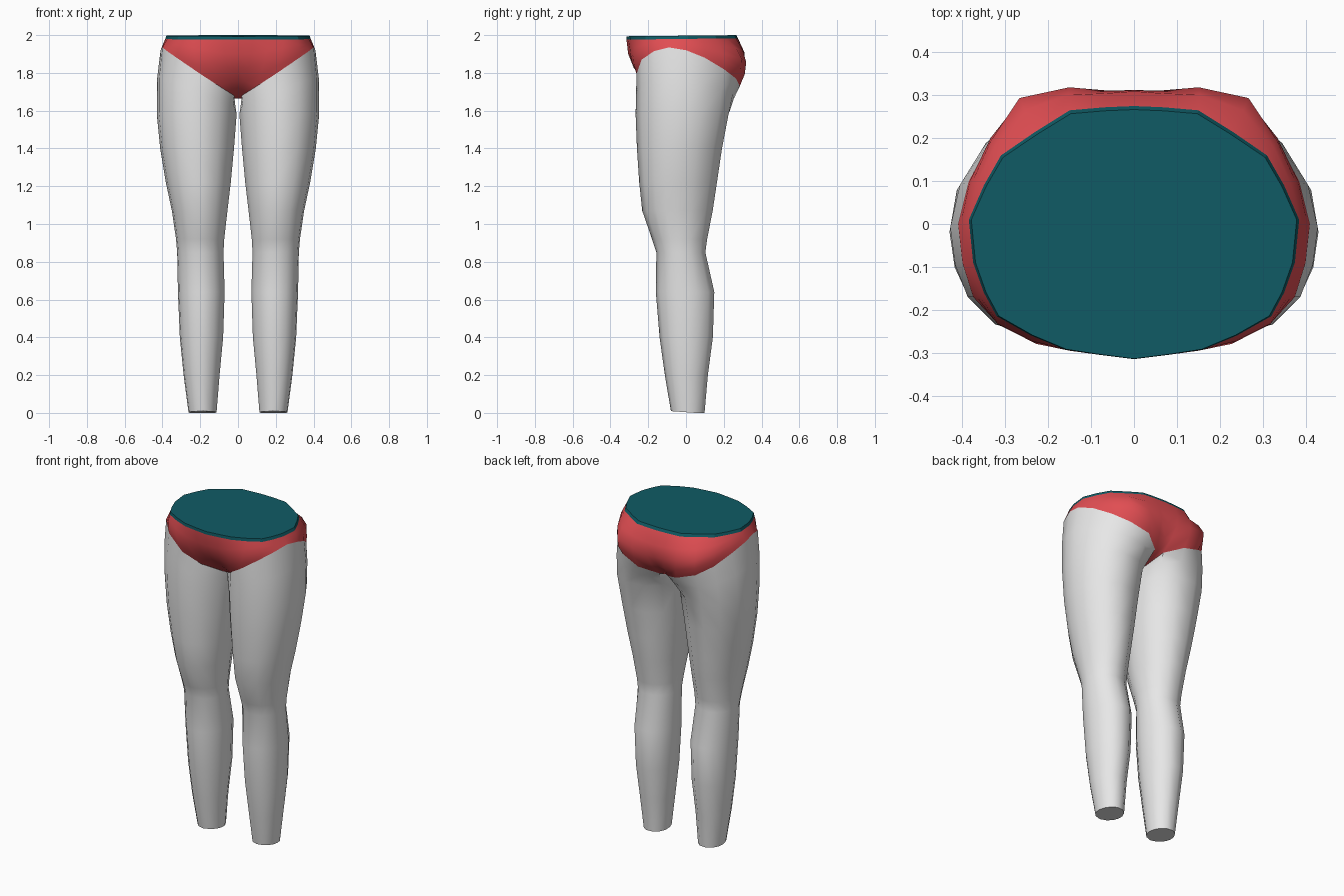
import bpy, bmesh, math
from mathutils import Vector

if "Cube" in bpy.data.objects:
    bpy.data.objects.remove(bpy.data.objects["Cube"])


def material(name, rgb):
    m = bpy.data.materials.new(name)
    m.diffuse_color = (*rgb, 1)
    m.use_nodes = True
    m.node_tree.nodes["Principled BSDF"].inputs["Base Color"].default_value = m.diffuse_color
    return m


GREY = material("light grey", (0.8, 0.8, 0.8))
RED = material("red", (0.75, 0.075, 0.085))
TEAL = material("dark teal", (0.005, 0.105, 0.13))


def build(name, verts, faces, mat, angle):
    """Make a mesh for the +x half and mirror it across the centre."""
    bm = bmesh.new()
    vs = [bm.verts.new(v) for v in verts]
    for f in faces:
        bm.faces.new([vs[i] for i in f])
    bmesh.ops.recalc_face_normals(bm, faces=bm.faces)
    me = bpy.data.meshes.new(name)
    bm.to_mesh(me)
    bm.free()
    me.materials.append(mat)
    ob = bpy.data.objects.new(name, me)
    bpy.context.collection.objects.link(ob)
    bpy.ops.object.select_all(action='DESELECT')
    ob.select_set(True)
    bpy.context.view_layer.objects.active = ob
    bpy.ops.object.shade_smooth_by_angle(angle=math.radians(angle))
    mod = ob.modifiers.new("mirror", 'MIRROR')
    mod.use_clip = True
    mod.merge_threshold = 0.0005
    return ob


# Columns from front centre to back centre:
# waist x, y, then leg-opening x, y, z, then outward bulge
COLS = [
    (0, -.315, 0, -.14, 1.68, .05),
    (.08, -.305, .02, -.14, 1.68, .05),
    (.16, -.293, .10, -.22, 1.73, .03),
    (.24, -.26, .20, -.262, 1.795, .02),
    (.32, -.215, .31, -.235, 1.87, .008),
    (.35, -.16, .375, -.17, 1.915, 0),
    (.375, -.09, .40, -.09, 1.935, 0),
    (.385, .01, .41, 0, 1.92, 0),
    (.35, .09, .385, .10, 1.88, .01),
    (.31, .16, .33, .20, 1.82, .02),
    (.23, .215, .25, .265, 1.77, .06),
    (.15, .265, .13, .285, 1.73, .045),
    (.07, .272, .03, .22, 1.69, .065),
    (0, .275, 0, .20, 1.685, .075),
]
N = len(COLS)


def waist_z(y):
    return 1.98 + 0.012 * y


# Briefs: columns bulging between waist and leg opening, plus a crotch strip
ROWS = 5
verts, faces = [], []
for wx, wy, ox, oy, oz, bulge in COLS:
    top, low = Vector((wx, wy, waist_z(wy))), Vector((ox, oy, oz))
    for r in range(ROWS):
        t = r / (ROWS - 1)
        p = top.lerp(low, t)
        out = Vector((p.x * 0.5, p.y, 0)).normalized()
        verts.append(p + out * bulge * math.sin(math.pi * t))
for c in range(N - 1):
    for r in range(ROWS - 1):
        a = c * ROWS + r
        faces.append((a, a + 1, a + ROWS + 1, a + ROWS))
CROTCH = [(.02, .08, 1.665), (.02, -.03, 1.665)]
k = len(verts)
for x, y, z in CROTCH:
    verts += [Vector((0, y, z)), Vector((x, y, z))]
last = ROWS - 1
front_c, front_s = last, ROWS + last
back_s, back_c = (N - 2) * ROWS + last, (N - 1) * ROWS + last
faces += [(back_c, back_s, k + 1, k), (k, k + 1, k + 3, k + 2),
          (k + 2, k + 3, front_s, front_c)]
build("briefs", verts, faces, RED, 60)

# Waist cap: thin band with a flat top
verts = [(c[0], c[1], waist_z(c[1])) for c in COLS]
verts += [(c[0] * 0.985, c[1] * (0.97 if c[1] > 0 else 0.997), 1.997 + 0.01 * c[1])
          for c in COLS]
faces = [(i, i + 1, N + i + 1, N + i) for i in range(N - 1)]
faces.append(tuple(range(N, 2 * N)))
build("waist_cap", verts, faces, TEAL, 20)

# Legs: oval rings from ankle to thigh, joined to the leg opening
opening = [Vector(c[2:5]) for c in COLS[1:-1]] + [Vector(c) for c in CROTCH]
angles = [math.atan2(p.y / 0.27, (p.x - 0.21) / 0.2) for p in opening]
# z, inner x, outer x, front y, back y
RINGS = [
    (0.005, .113, .262, -.08, .10),
    (.20, .097, .288, -.112, .118),
    (.40, .078, .308, -.14, .145),
    (.64, .07, .318, -.16, .153),
    (.85, .076, .322, -.157, .105),
    (.92, .072, .328, -.18, .115),
    (1.07, .055, .35, -.232, .145),
    (1.22, .037, .382, -.248, .168),
    (1.40, .02, .412, -.26, .195),
    (1.58, .006, .43, -.267, .23),
]
M = len(opening)
loops = []
for z, x0, x1, y0, y1 in RINGS:
    cx, cy, rx, ry = (x0 + x1) / 2, (y0 + y1) / 2, (x1 - x0) / 2, (y1 - y0) / 2
    loops.append([Vector((cx + rx * math.cos(a), cy + ry * math.sin(a), z))
                  for a in angles])
# upper thigh ring, slightly fuller than the straight blend
mid = []
for p, q in zip(loops[-1], opening):
    m = p.lerp(q, 0.55)
    m.x = 0.21 + (m.x - 0.21) * (1.045 if m.x > 0.21 else 1.0)
    mid.append(m)
loops += [mid, opening]
for p in loops[0]:
    p.z = max(0, 0.012 * (0.5 - p.y / 0.1) * 0.6)
verts = [p for lp in loops for p in lp]
faces = [(r * M + i, r * M + (i + 1) % M, (r + 1) * M + (i + 1) % M, (r + 1) * M + i)
         for r in range(len(loops) - 1) for i in range(M)]
faces.append(tuple(range(M)))
build("legs", verts, faces, GREY, 50)
